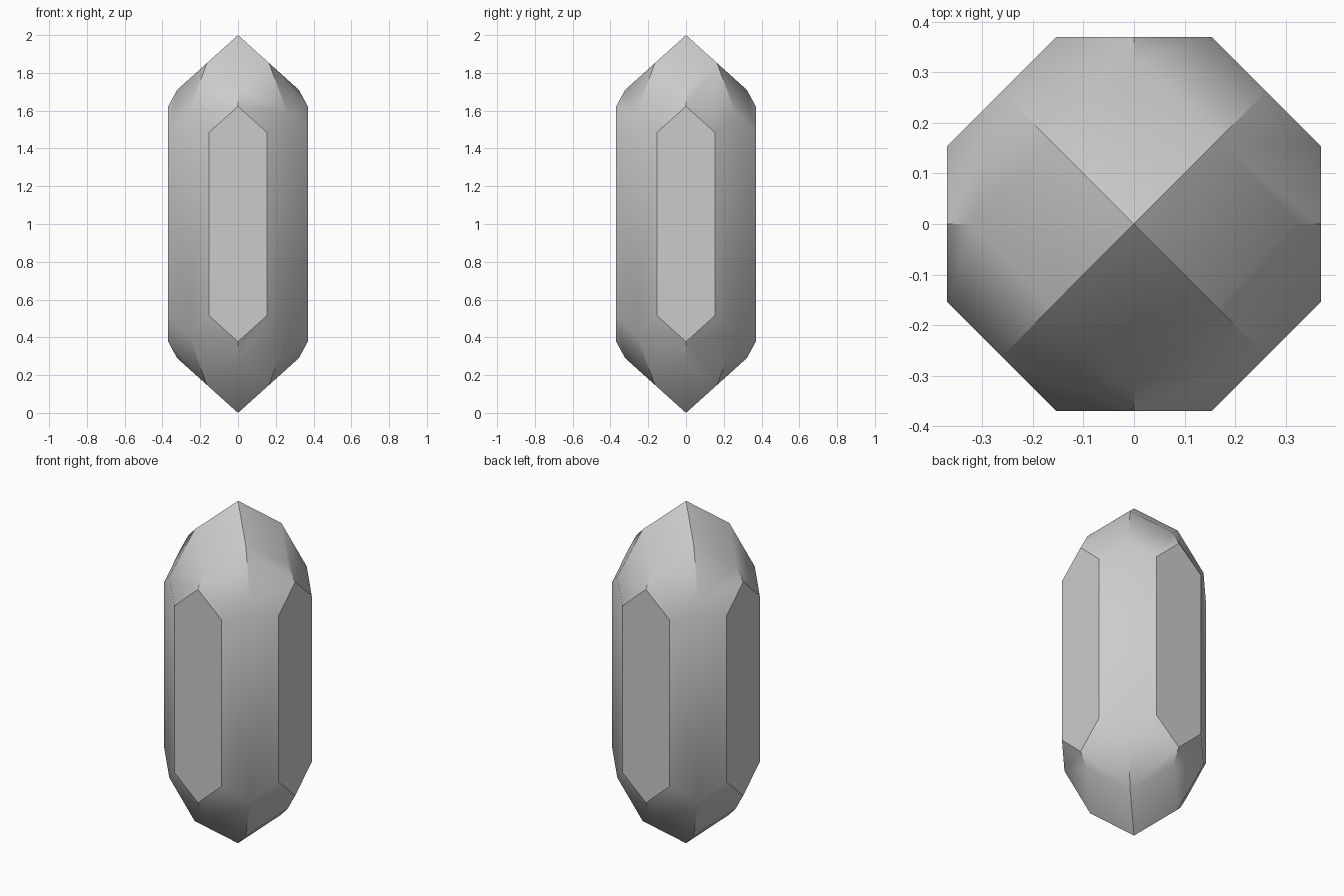
import bpy, bmesh, math
from mathutils import Matrix, Vector

old = bpy.data.objects.get("Cube")
if old:
    bpy.data.objects.remove(old, do_unlink=True)

APOTHEM = 0.3695     # centre to each flat side
HALF = 1.0           # half of the crystal's height
TIP_SLOPE = 0.9      # steepness of the four tip facets
GIRDLE = (0.9, 1.84)  # steepness of the girdle facets across and along their axis
GIRDLE_PEAK = 1.303  # height at which the girdle facets would meet

# Single grey stone colour
stone = bpy.data.materials.new("grey stone")
stone.use_nodes = True
grey = (0.6, 0.6, 0.6, 1.0)
stone.diffuse_color = grey
stone.node_tree.nodes["Principled BSDF"].inputs["Base Color"].default_value = grey

# Octagonal rough block, taller than the finished stone
bm = bmesh.new()
radius = APOTHEM / math.cos(math.pi / 8)
bmesh.ops.create_cone(bm, cap_ends=True, segments=8, radius1=radius,
                      radius2=radius, depth=3 * HALF)
corner = min((v.co for v in bm.verts), key=lambda c: abs(c.y))
if abs(corner.y) < 0.01:
    bmesh.ops.rotate(bm, verts=bm.verts, matrix=Matrix.Rotation(math.pi / 8, 3, "Z"))


def cut(normal, height):
    """Slice off everything above a facet plane and close the cut."""
    normal = Vector(normal)
    point = Vector((0, 0, math.copysign(height, normal.z)))
    bmesh.ops.bisect_plane(bm, geom=bm.verts[:] + bm.edges[:] + bm.faces[:],
                           dist=1e-4, plane_co=point, plane_no=normal.normalized(),
                           clear_outer=True)
    bmesh.ops.holes_fill(bm, edges=bm.edges[:], sides=0)


# Eight girdle facets, then four tip facets, on each end
for end in (1, -1):
    for a, b in (GIRDLE, GIRDLE[::-1]):
        for sx in (1, -1):
            for sy in (1, -1):
                cut((sx * a, sy * b, end), GIRDLE_PEAK)
    for side in (1, -1):
        cut((side * TIP_SLOPE, 0, end), HALF)
        cut((0, side * TIP_SLOPE, end), HALF)

bmesh.ops.remove_doubles(bm, verts=bm.verts[:], dist=5e-4)
bmesh.ops.recalc_face_normals(bm, faces=bm.faces[:])
bmesh.ops.translate(bm, verts=bm.verts[:], vec=(0, 0, HALF))

mesh = bpy.data.meshes.new("crystal")
bm.to_mesh(mesh)
bm.free()
mesh.materials.append(stone)
crystal = bpy.data.objects.new("crystal", mesh)
bpy.context.collection.objects.link(crystal)

# Soft join between tip and girdle facets, all other edges crisp
for obj in bpy.context.selected_objects:
    obj.select_set(False)
crystal.select_set(True)
bpy.context.view_layer.objects.active = crystal
bpy.ops.object.shade_smooth_by_angle(angle=math.radians(32))
